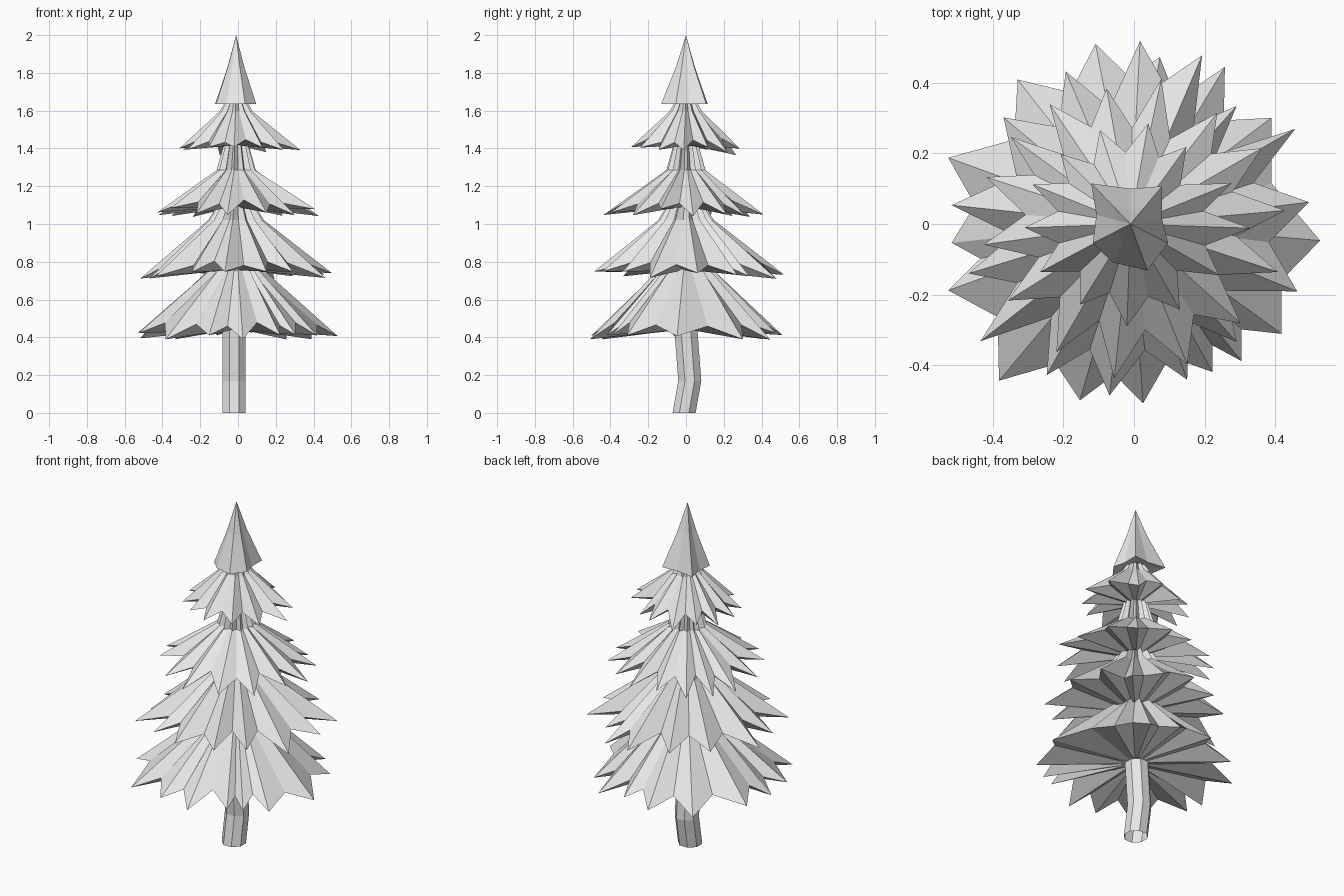
import bpy, bmesh, math, random

random.seed(4)
if "Cube" in bpy.data.objects:
    bpy.data.objects.remove(bpy.data.objects["Cube"], do_unlink=True)

grey = bpy.data.materials.new("plain grey")
grey.use_nodes = True
grey.diffuse_color = (0.8, 0.8, 0.8, 1)
grey.node_tree.nodes["Principled BSDF"].inputs["Base Color"].default_value = (0.8, 0.8, 0.8, 1)

AXIS_X = -0.01


def loft(name, rings, apex=None, open_bottom=False):
    """Skin equal-length point rings from bottom to top and close the ends."""
    bm = bmesh.new()
    loops = [[bm.verts.new(p) for p in ring] for ring in rings]
    n = len(loops[0])
    for low, high in zip(loops, loops[1:]):
        for i in range(n):
            j = (i + 1) % n
            bm.faces.new((low[i], low[j], high[j], high[i]))
    if not open_bottom:
        bm.faces.new(loops[0][::-1])
    if apex:
        top = bm.verts.new(apex)
        for i in range(n):
            bm.faces.new((loops[-1][i], loops[-1][(i + 1) % n], top))
    else:
        bm.faces.new(loops[-1])
    bmesh.ops.recalc_face_normals(bm, faces=bm.faces)
    mesh = bpy.data.meshes.new(name)
    bm.to_mesh(mesh)
    bm.free()
    mesh.materials.append(grey)
    obj = bpy.data.objects.new(name, mesh)
    bpy.context.collection.objects.link(obj)
    return obj


def polar(angle, radius, z, cx=AXIS_X, cy=0.0):
    return (cx + radius * math.cos(angle), cy + radius * math.sin(angle), z)


def by_angle(points):
    return sorted((math.radians(a % 360), r) for a, r in points)


def branch_tier(name, tips, rim_z, neck, shoulder, valley_scale, valley_rise):
    """Pleated skirt: tips are (degrees, reach); neck and shoulder are (radius, z)."""
    tips = by_angle(tips)
    under, rim, mid, top = [], [], [], []
    for i, (angle, reach) in enumerate(tips):
        next_angle, next_reach = tips[(i + 1) % len(tips)]
        half = ((next_angle - angle) % math.tau) / 2
        notch = min(reach, next_reach) * valley_scale * random.uniform(0.92, 1.06)
        tip_z = rim_z + random.uniform(-0.02, 0.03)
        valley_z = rim_z + valley_rise + random.uniform(-0.01, 0.015)
        for a, r, z, pleat in ((angle, reach, tip_z, 1.1),
                               (angle + half, notch, valley_z, 0.82)):
            under.append(polar(a, neck[0] * 0.7, rim_z + 0.035))
            rim.append(polar(a, r, z))
            mid.append(polar(a, shoulder[0] * pleat, shoulder[1]))
            top.append(polar(a, neck[0] * pleat, neck[1]))
    return loft(name, [under, rim, mid, top])


# Bent eight-sided trunk, open at the foot
trunk_path = [(-0.01, 0.0), (0.02, 0.17), (0.0, 0.43), (0.0, 0.5)]
loft("trunk", [[polar(math.tau * (i + 0.5) / 8, 0.066, z, -0.02, y) for i in range(8)]
               for y, z in trunk_path], open_bottom=True)

# Branch skirts from the ground up
lowest = [(-5, .54), (-36, .53), (-51, .5), (-61, .48), (-86, .51), (-106, .52),
          (-130, .58), (-160, .55), (186, .51), (160, .55), (128, .52), (101, .52),
          (80, .48), (59, .52), (37, .5)]
lower = [(7, .51), (30, .54), (48, .45), (67, .52), (87, .52), (113, .47), (140, .47),
         (174, .51), (197, .48), (218, .54), (241, .49), (263, .49), (290, .47),
         (312, .45), (338, .51)]
middle = [(5, .44), (30, .43), (52, .4), (78, .42), (100, .39), (124, .41), (144, .42),
          (162, .43), (188, .42), (212, .41), (240, .42), (264, .44), (292, .43),
          (318, .42), (342, .44)]
upper = [(-2, .34), (22, .31), (54, .27), (80, .29), (108, .28), (135, .28), (158, .3),
         (182, .3), (208, .29), (238, .27), (268, .29), (300, .28), (330, .29)]
branch_tier("lowest_branches", lowest, 0.405, (0.1, 0.8), (0.135, 0.755), 0.83, 0.06)
branch_tier("lower_branches", lower, 0.72, (0.09, 1.1), (0.135, 1.02), 0.75, 0.07)
branch_tier("middle_branches", middle, 1.055, (0.058, 1.43), (0.095, 1.285), 0.72, 0.06)
branch_tier("upper_branches", upper, 1.38, (0.045, 1.66), (0.08, 1.595), 0.72, 0.06)

# Pointed crown
crown = by_angle([(-27, .12), (10, .09), (50, .14), (90, .1), (134, .16), (165, .1),
                  (207, .12), (245, .12), (290, .14)])
loft("crown", [[polar(a, 0.03, 1.65) for a, r in crown],
               [polar(a, r, 1.635) for a, r in crown],
               [polar(a, r * 0.41, 1.83) for a, r in crown]],
     apex=(AXIS_X, 0, 2.0))
